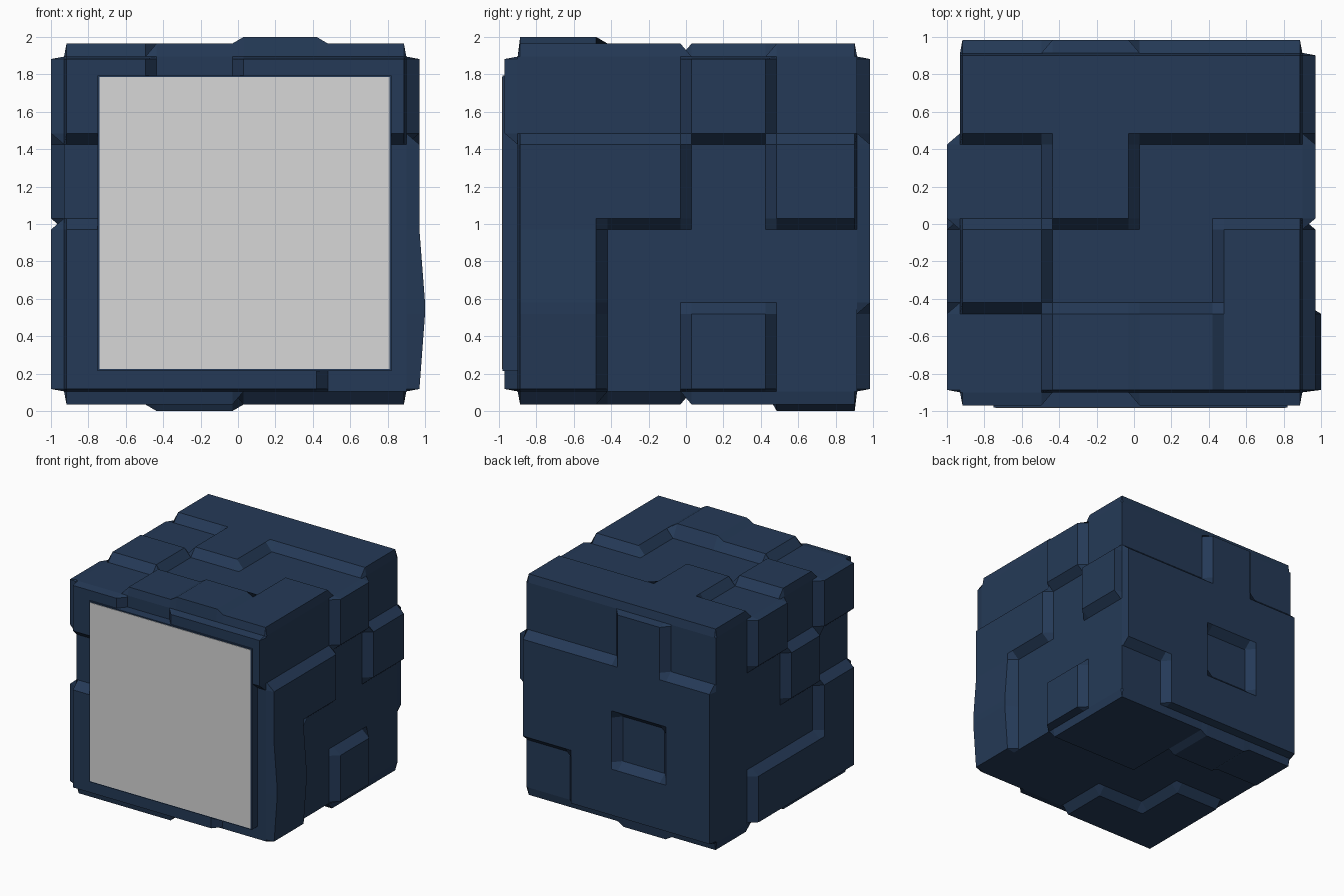
import bpy, bmesh
from mathutils import Vector

if "Cube" in bpy.data.objects:
    bpy.data.objects.remove(bpy.data.objects["Cube"])


def material(name, rgb):
    m = bpy.data.materials.new(name)
    m.diffuse_color = (*rgb, 1)
    m.use_nodes = True
    m.node_tree.nodes["Principled BSDF"].inputs["Base Color"].default_value = m.diffuse_color
    return m


navy = material("dark navy", (0.018, 0.042, 0.095))
grey = material("light grey", (0.68, 0.68, 0.68))

# Cell boundaries of the cube along x, y and z
LINES = [(-0.93, -0.465, 0.0, 0.45, 0.90),
         (-0.90, -0.45, 0.0, 0.455, 0.915),
         (0.105, 0.55, 1.0, 1.455, 1.895)]
HEIGHT = {"0": 0.0, "1": 0.07, "2": 0.105}
BEVEL = 0.03
RIM = 0.013

# Relief of each side: axis, direction, u axis, v axis, rows from high v to low v
SIDES = [
    (2, 1, 0, 1, "1111 0100 1001 0121"),    # top
    (2, -1, 0, 1, "1211 0011 1000 1100"),   # bottom
    (0, 1, 1, 2, "0010 1101 1000 1010"),    # right
    (0, -1, 1, 2, "1010 0100 1000 1110"),   # left
    (1, 1, 0, 2, "0100 1111 1011 1110"),    # back
    (1, -1, 0, 2, "1011 0110 1110 1110"),   # front
]


def stations(lines):
    """Positions across one side, each with the cell it belongs to (None = rim)."""
    out = [(lines[0], None)]
    for i in range(4):
        lo = lines[i] + (RIM if i == 0 else BEVEL)
        hi = lines[i + 1] - (RIM if i == 3 else BEVEL)
        out += [(lo, i), (hi, i)]
    return out + [(lines[4], None)]


def spread(rows, iu, iv, height):
    """Move a station on a bevel so a raised panel's top keeps its full size."""
    return HEIGHT[rows[3 - iv][iu]] if height else 0


# Cube body: six stepped panel reliefs welded along the edges
bm = bmesh.new()
for axis, sign, ua, va, text in SIDES:
    rows = text.split()
    base = LINES[axis][4 if sign > 0 else 0]
    grid = []
    for v, iv in stations(LINES[va]):
        line = []
        for u, iu in stations(LINES[ua]):
            inside = iu is not None and iv is not None
            h = spread(rows, iu, iv, True) if inside else 0
            p = Vector((0, 0, 0))
            p[ua], p[va], p[axis] = u, v, base + sign * h
            line.append(bm.verts.new(p))
        grid.append(line)
    for j in range(9):
        for i in range(9):
            bm.faces.new((grid[j][i], grid[j][i + 1],
                          grid[j + 1][i + 1], grid[j + 1][i]))
# Slight bulge on the right side's front panel
for vert in bm.verts:
    if vert.co.x > 0.96 and vert.co.y < -0.45 and 0.5 < vert.co.z < 0.6:
        vert.co.x += 0.03
bmesh.ops.remove_doubles(bm, verts=bm.verts[:], dist=0.001)
bmesh.ops.recalc_face_normals(bm, faces=bm.faces[:])
mesh = bpy.data.meshes.new("cube_body")
bm.to_mesh(mesh)
bm.free()
mesh.materials.append(navy)
bpy.context.collection.objects.link(bpy.data.objects.new("cube_body", mesh))


def box(name, lo, hi, mat):
    lo, hi = Vector(lo), Vector(hi)
    bpy.ops.mesh.primitive_cube_add(size=1, location=(lo + hi) / 2)
    ob = bpy.context.object
    ob.name = name
    ob.scale = hi - lo
    ob.data.materials.append(mat)


# Front panel: dark backing with a pale face
box("panel_backing", (-0.75, -0.981, 0.215), (0.82, -0.88, 1.795), navy)
box("panel_face", (-0.74, -0.985, 0.225), (0.81, -0.98, 1.785), grey)
